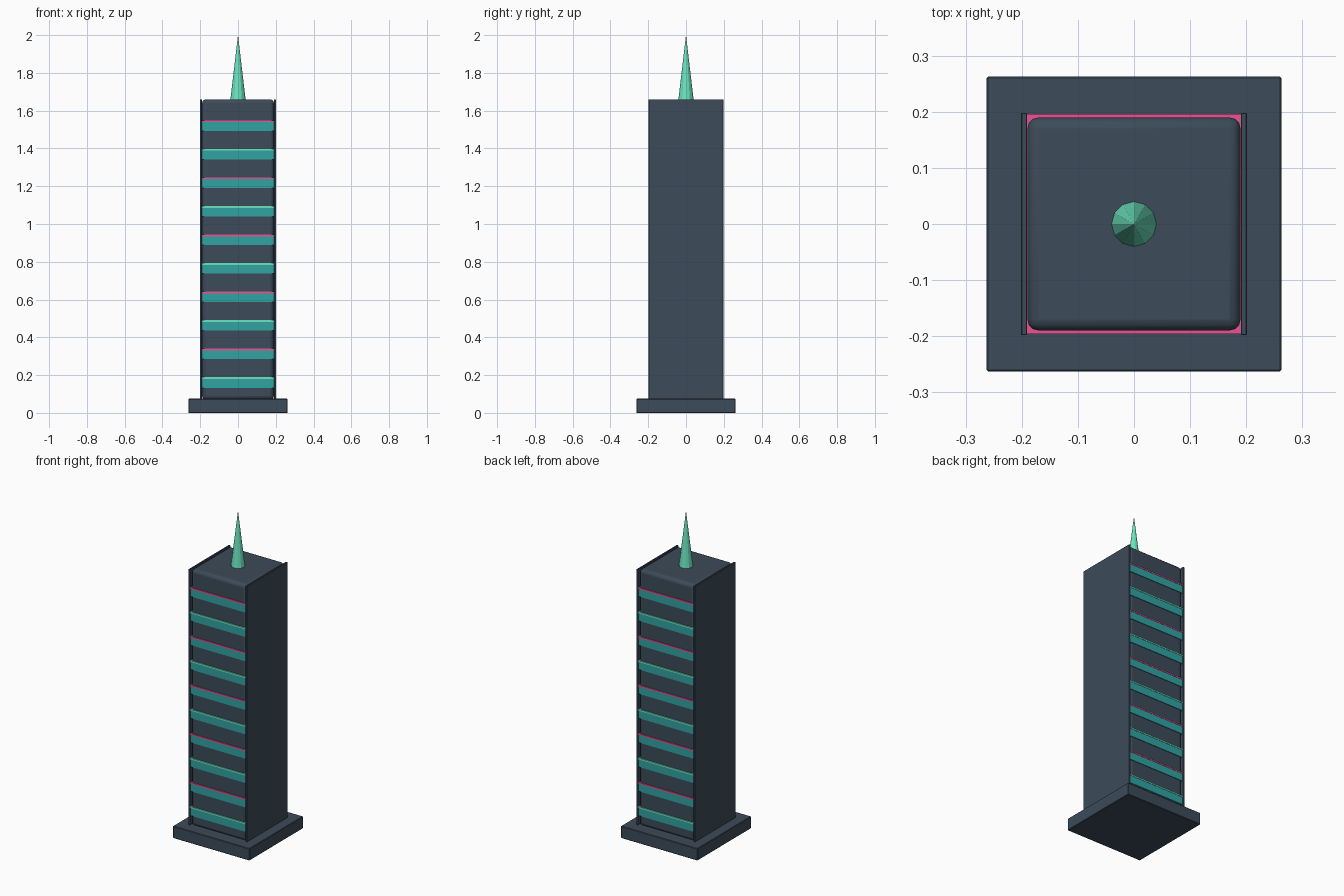
import bpy

if "Cube" in bpy.data.objects:
    bpy.data.objects.remove(bpy.data.objects["Cube"])


def material(name, rgb):
    m = bpy.data.materials.new(name)
    m.diffuse_color = (*rgb, 1)
    m.use_nodes = True
    m.node_tree.nodes["Principled BSDF"].inputs["Base Color"].default_value = m.diffuse_color
    return m


SLATE = material("slate", (0.045, 0.07, 0.1))
DARK = material("dark_slate", (0.045, 0.07, 0.1))
TEAL = material("teal_glass", (0.03, 0.37, 0.36))
PINK = material("pink_trim", (0.8, 0.09, 0.29))
MINT = material("mint", (0.15, 0.78, 0.52))


def box(name, size, x, z0, z1, mat, bevel=0.0, segments=1):
    """Box with a footprint (sx, sy), spanning z0 to z1."""
    bpy.ops.mesh.primitive_cube_add(size=1, location=(x, 0, (z0 + z1) / 2))
    o = bpy.context.object
    o.name = name
    o.scale = (size[0], size[1], z1 - z0)
    bpy.ops.object.transform_apply(location=False, rotation=False, scale=True)
    o.data.materials.append(mat)
    if bevel:
        b = o.modifiers.new("bevel", "BEVEL")
        b.width = bevel
        b.segments = segments
    return o


# Plinth and main tower block
box("plinth", (0.526, 0.526), 0, 0, 0.075, SLATE, 0.003)
box("tower_body", (0.38, 0.38), 0, 0.07, 1.66, SLATE, 0.02, 3)
bpy.ops.object.shade_smooth_by_angle()

# Thin wall panels covering the left and right sides
for side, x in (("left", -0.196), ("right", 0.196)):
    box(side + "_wall_panel", (0.01, 0.396), x, 0.075, 1.66, DARK, 0.001)

# Window bands, each capped with a thin trim strip of alternating colour
for i in range(10):
    z = 0.133 + i * 0.151
    box(f"window_band_{i}", (0.38, 0.388), 0, z, z + 0.047, TEAL)
    box(f"trim_strip_{i}", (0.384, 0.392), 0, z + 0.047, z + 0.056,
        PINK if i % 2 else MINT)

# Faceted spire
bpy.ops.mesh.primitive_cone_add(vertices=12, radius1=0.04, radius2=0,
                                depth=0.34, location=(0, 0, 1.83))
spire = bpy.context.object
spire.name = "spire"
spire.data.materials.append(MINT)
